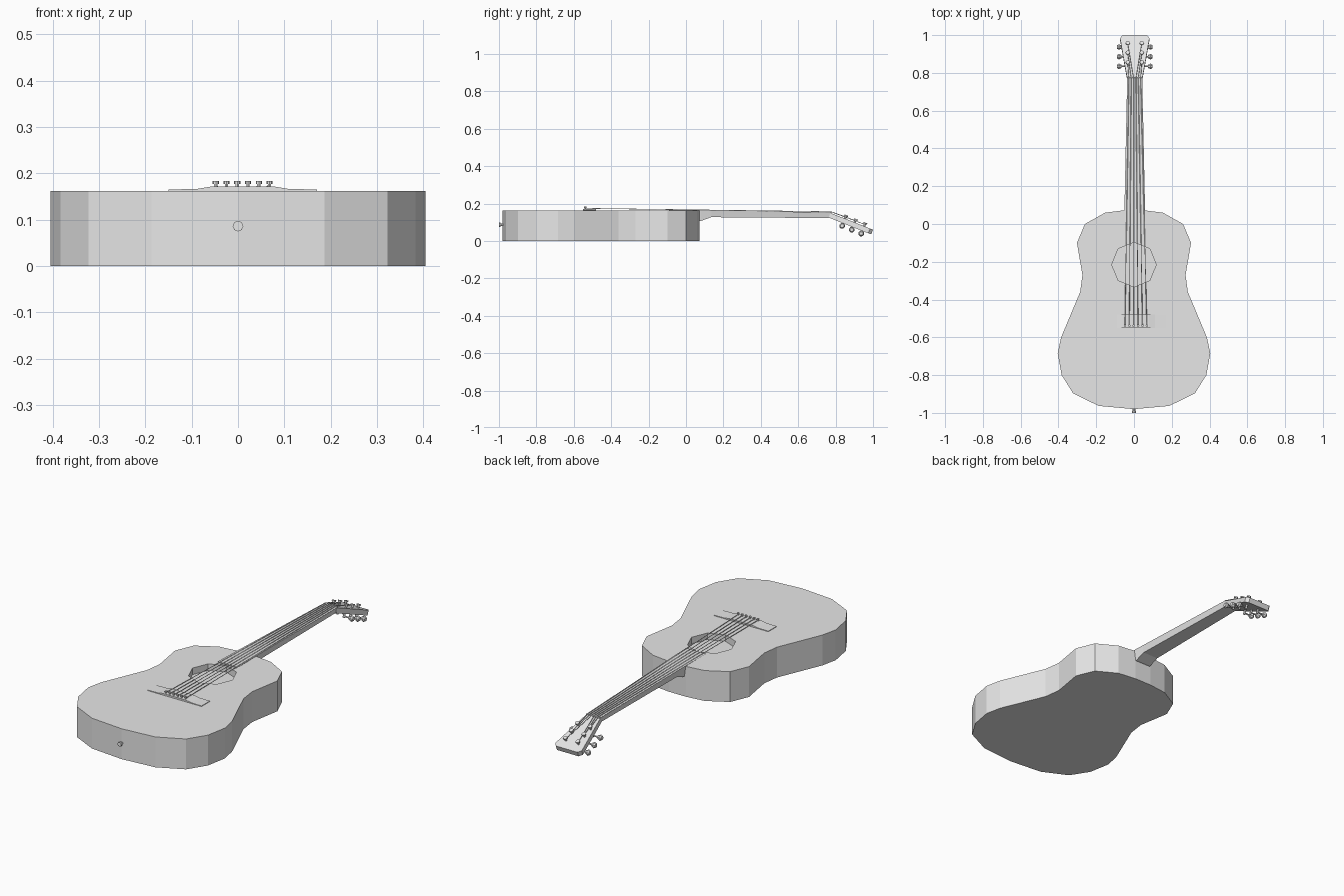
import bpy, bmesh, math
from mathutils import Vector, Matrix

cube = bpy.data.objects.get("Cube")
if cube:
    bpy.data.objects.remove(cube, do_unlink=True)

grey = bpy.data.materials.new("plain_grey")
grey.use_nodes = True
grey.diffuse_color = (0.8, 0.8, 0.8, 1)
grey.node_tree.nodes["Principled BSDF"].inputs["Base Color"].default_value = (0.8, 0.8, 0.8, 1)


def finish(name, bm):
    bmesh.ops.recalc_face_normals(bm, faces=bm.faces)
    mesh = bpy.data.meshes.new(name)
    bm.to_mesh(mesh)
    bm.free()
    mesh.materials.append(grey)
    obj = bpy.data.objects.new(name, mesh)
    bpy.context.collection.objects.link(obj)
    return obj


def loft(name, rings, matrix=Matrix()):
    """Closed solid through matching rings of points."""
    bm = bmesh.new()
    loops = [[bm.verts.new(matrix @ Vector(p)) for p in ring] for ring in rings]
    for a, b in zip(loops, loops[1:]):
        for i in range(len(a)):
            j = (i + 1) % len(a)
            bm.faces.new((a[i], a[j], b[j], b[i]))
    bm.faces.new(loops[0])
    bm.faces.new(loops[-1])
    return finish(name, bm)


def add_rod(bm, start, end, radius, sides=6, radius_end=None):
    start, end = Vector(start), Vector(end)
    axis = end - start
    turn = axis.to_track_quat('Z', 'Y').to_matrix().to_4x4()
    bmesh.ops.create_cone(bm, cap_ends=True, segments=sides, radius1=radius,
                          radius2=radius_end or radius, depth=axis.length,
                          matrix=Matrix.Translation((start + end) / 2) @ turn)


def mirrored(half):
    """Outline from its right half, listed from one end to the other."""
    return half + [(-x, y) for x, y in reversed(half) if x > 0]


TOP = 0.162

# Body with a waist
half = [(0, -0.98), (0.187, -0.963), (0.322, -0.897), (0.383, -0.80), (0.404, -0.685),
        (0.386, -0.60), (0.285, -0.36), (0.273, -0.27), (0.302, -0.10), (0.26, 0),
        (0.153, 0.06), (0.05, 0.073)]
outline = mirrored(half)
body = loft("body", [[(x, y, z) for x, y in outline] for z in (0, TOP)])

# Eight-sided recessed sound hole
bm = bmesh.new()
bmesh.ops.create_cone(bm, cap_ends=True, segments=8, radius1=0.118, radius2=0.118, depth=0.07,
                      matrix=Matrix.Translation((0, -0.215, TOP)))
cutter = finish("sound_hole_cutter", bm)
cutter.hide_render = True
cut = body.modifiers.new("sound_hole", 'BOOLEAN')
cut.operation = 'DIFFERENCE'
cut.solver = 'EXACT'
cut.object = cutter
bpy.context.view_layer.objects.active = body
bpy.ops.object.modifier_apply(modifier=cut.name)
bpy.data.objects.remove(cutter, do_unlink=True)

CX = 0.004  # centre line of the neck


def section(y, top, bottom, w):
    return [(CX - w, y, top), (CX + w, y, top), (CX + w * 0.85, y, bottom), (CX - w * 0.85, y, bottom)]


# Neck with its heel, and the fretboard tongue over the body
loft("neck", [section(0.06, 0.165, 0.105, 0.054), section(0.08, 0.165, 0.107, 0.054),
              section(0.135, 0.164, 0.127, 0.053), section(0.775, 0.15, 0.122, 0.04)])
loft("fretboard", [section(-0.092, 0.167, 0.16, 0.059), section(0.06, 0.166, 0.155, 0.055),
                   section(0.775, 0.152, 0.145, 0.04)])

# Headstock, leaning back
tilt = math.atan2(0.09, 0.228)
head = Matrix.Translation((CX, 0.772, 0.15)) @ Matrix.Rotation(-tilt, 4, 'X')
plate = mirrored([(0, 0), (0.04, 0), (0.052, 0.07), (0.078, 0.228), (0.064, 0.245), (0, 0.245)])
loft("headstock", [[(x, y, z) for x, y in plate] for z in (0, -0.027)], head)
bm = bmesh.new()
add_rod(bm, (CX - 0.04, 0.775, 0.151), (CX + 0.04, 0.775, 0.151), 0.004)
finish("nut", bm)

# Bridge with thin wings
ridge = [(-0.16, 0.16), (0.16, 0.16), (0.16, 0.165), (0.10, 0.166), (0.07, 0.171),
         (-0.07, 0.171), (-0.10, 0.166), (-0.16, 0.165)]
loft("bridge", [[(x + 0.01, y, z) for x, z in ridge] for y in (-0.55, -0.48)])

# Tuning pegs: post, cap, side shaft and knob
posts = {}
for side, label in ((1, "left"), (-1, "right")):
    for i in range(3):
        x, v = side * 0.037, 0.084 + 0.055 * i
        posts[side, i] = head @ Vector((x, v, 0.010))
        bm = bmesh.new()
        add_rod(bm, (x, v, -0.05), (x, v, 0.014), 0.006)
        add_rod(bm, (x, v, 0.013), (x, v, 0.02), 0.011, 8)
        add_rod(bm, (x, v, -0.042), (side * 0.075, v, -0.042), 0.004)
        add_rod(bm, (side * 0.07, v, -0.042), (side * 0.084, v, -0.042), 0.009, 8, 0.016)
        add_rod(bm, (side * 0.084, v, -0.042), (side * 0.094, v, -0.042), 0.016, 8, 0.01)
        bm.transform(head)
        finish(f"{label}_tuning_peg_{i + 1}", bm)

# Strings and bridge pins
for n in range(6):
    k = n - 2.5
    side = 1 if k > 0 else -1
    pin = Vector((0.01 + k * 0.0232, -0.538, 0.174))
    nut = Vector((CX + k * 0.0125, 0.775, 0.156))
    bm = bmesh.new()
    add_rod(bm, pin, nut, 0.0018, 5)
    add_rod(bm, nut, posts[side, int(3 - abs(k))], 0.0018, 5)
    finish(f"string_{n + 1}", bm)
    bm = bmesh.new()
    add_rod(bm, pin - Vector((0, 0, 0.01)), pin + Vector((0, 0, 0.004)), 0.004)
    add_rod(bm, pin + Vector((0, 0, 0.003)), pin + Vector((0, 0, 0.009)), 0.0065, 8)
    finish(f"bridge_pin_{n + 1}", bm)

# Strap button at the tail
bm = bmesh.new()
add_rod(bm, (0, -0.97, 0.086), (0, -0.993, 0.086), 0.007, 8)
add_rod(bm, (0, -0.991, 0.086), (0, -1.0, 0.086), 0.0115, 8)
finish("strap_button", bm)
